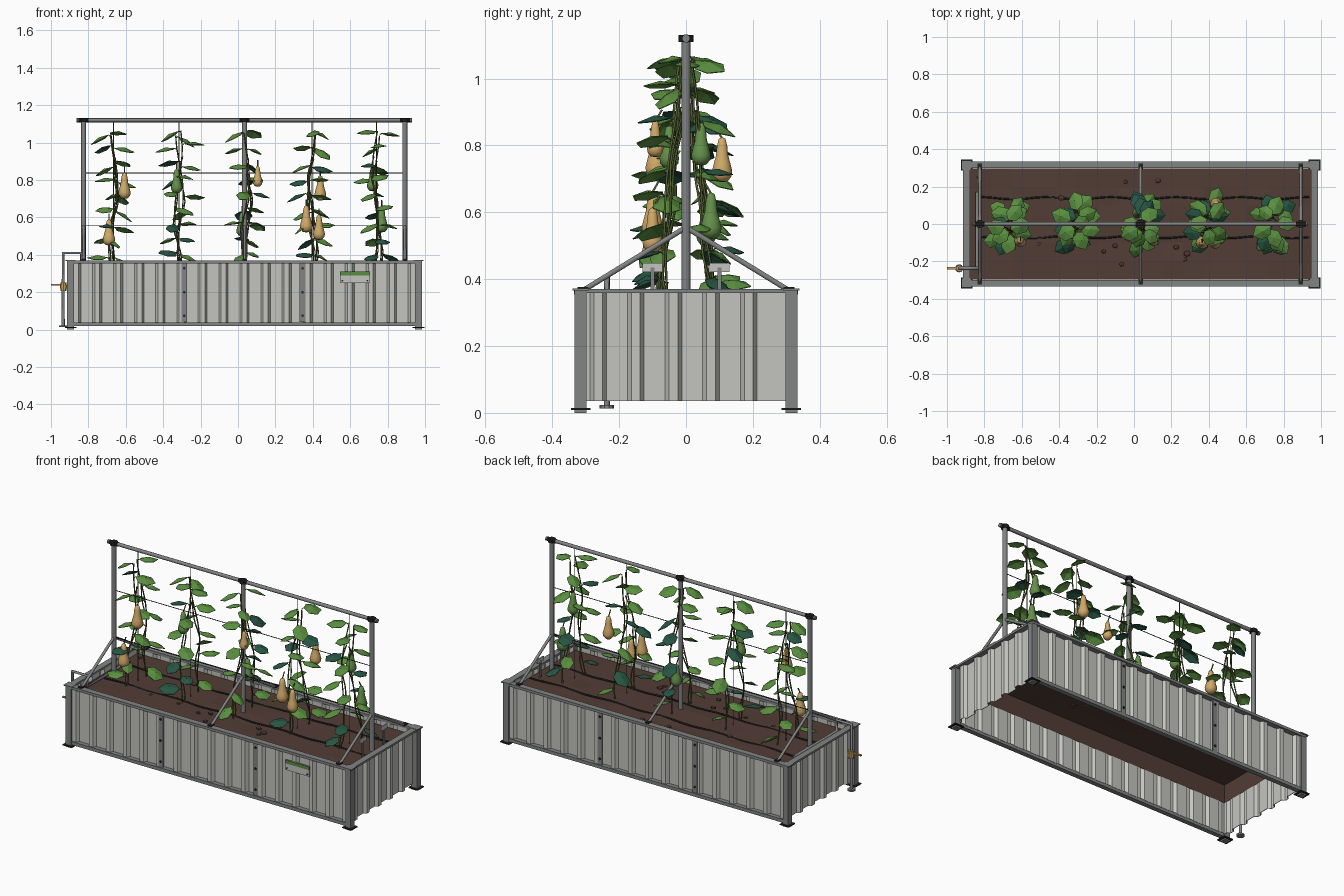
import bpy, bmesh, math, random
from mathutils import Vector, Matrix

cube = bpy.data.objects.get("Cube")
if cube:
    bpy.data.objects.remove(cube)
random.seed(11)


def material(name, r, g, b):
    m = bpy.data.materials.new(name)
    m.use_nodes = True
    m.diffuse_color = (r, g, b, 1)
    m.node_tree.nodes["Principled BSDF"].inputs["Base Color"].default_value = (r, g, b, 1)
    return m


PANEL = material("galvanised panel", .55, .56, .52)
STEEL = material("frame steel", .225, .23, .23)
BLACK = material("black fitting", .02, .02, .022)
SOIL = material("soil brown", .085, .046, .036)
LEAF = material("leaf green", .1, .27, .05)
DARK = material("dark leaf green", .02, .09, .055)
FRUIT = material("unripe fruit green", .13, .28, .07)
STEM = material("stem olive", .1, .125, .035)
TAN = material("ripe fruit tan", .64, .4, .14)
BRASS = material("brass", .55, .35, .12)

CX, HX, HY = .035, .93, .315      # bed centre and half spacing of the legs
TOP, SOIL_Z = .37, .33
POSTS = (-.825, .035, .892)


def finish(name, bm, *mats, smooth=False):
    me = bpy.data.meshes.new(name)
    bm.to_mesh(me)
    bm.free()
    for m in mats:
        me.materials.append(m)
    ob = bpy.data.objects.new(name, me)
    bpy.context.collection.objects.link(ob)
    if smooth:
        for p in me.polygons:
            p.use_smooth = True
    return ob


def box(name, center, size, mat):
    bm = bmesh.new()
    bmesh.ops.create_cube(bm, size=1, matrix=Matrix.Translation(center) @ Matrix.Diagonal((*size, 1)))
    return finish(name, bm, mat)


def disc(name, center, radius, depth, mat, axis="Z"):
    rot = {"X": Matrix.Rotation(math.pi / 2, 4, "Y"), "Y": Matrix.Rotation(math.pi / 2, 4, "X"),
           "Z": Matrix.Identity(4)}[axis]
    bm = bmesh.new()
    bmesh.ops.create_cone(bm, cap_ends=True, segments=10, radius1=radius, radius2=radius,
                          depth=depth, matrix=Matrix.Translation(center) @ rot)
    return finish(name, bm, mat)


def tubes(name, paths, radius, mat, res=1):
    cu = bpy.data.curves.new(name, "CURVE")
    cu.dimensions = "3D"
    cu.bevel_depth, cu.bevel_resolution, cu.use_fill_caps = radius, res, True
    for path in paths:
        sp = cu.splines.new("POLY")
        sp.points.add(len(path) - 1)
        for p, co in zip(sp.points, path):
            p.co = (*co, 1)
    cu.materials.append(mat)
    ob = bpy.data.objects.new(name, cu)
    bpy.context.collection.objects.link(ob)
    return ob


# Corrugated walls: a trapezoid wave swept upward
def corrugated(name, half, first, place):
    pitch = .1125
    wave = [(-half, 0)]
    c = first
    while c + .026 < half:
        wave += [(c - .024, 0), (c - .012, .018), (c + .012, .018), (c + .024, 0)]
        c += pitch
    wave.append((half, 0))
    bm = bmesh.new()
    cols = [[bm.verts.new(place(u, d, z)) for z in (.035, .36)] for u, d in wave]
    for a, b in zip(cols, cols[1:]):
        bm.faces.new((a[0], b[0], b[1], a[1]))
    ob = finish(name, bm, PANEL)
    mod = ob.modifiers.new("sheet", "SOLIDIFY")
    mod.thickness, mod.offset = .004, 0


for s, side in ((-1, "front"), (1, "back")):
    corrugated(side + "_wall", HX, -.9, lambda u, d, z: (CX + u, s * (.303 + d), z))
    box(side + "_top_rail", (CX, s * .317, .362), (1.88, .036, .016), STEEL)
    box(side + "_bottom_rail", (CX, s * .317, .029), (1.85, .028, .02), STEEL)
    # Bolted joining strips
    for x in (-.287, .345):
        box(side + "_joining_strip", (x, s * .323, .2), (.03, .006, .32), STEEL)
        for z in (.075, .2, .328):
            disc(side + "_bolt", (x, s * .328, z), .007, .006, BLACK, "Y")
for s, side in ((-1, "left_end"), (1, "right_end")):
    corrugated(side + "_wall", HY - .012, -.2625, lambda u, d, z: (CX + s * (.916 + d), u, z))
    box(side + "_top_rail", (CX + s * .93, 0, .364), (.038, .64, .012), STEEL)

# Corner legs and foot plates
for sx in (-1, 1):
    for sy in (-1, 1):
        x, y = CX + sx * HX, sy * HY
        box("corner_leg", (x, y, TOP / 2), (.036, .036, TOP), STEEL)
        box("foot_plate", (x, y, .011), (.062, .058, .006), BLACK)
        box("corner_cap", (x, y, .369), (.054, .05, .006), STEEL)

# Soil: an uneven surface with a skirt, open below, and loose clods
bm = bmesh.new()
bmesh.ops.create_grid(bm, x_segments=16, y_segments=6, size=1,
                      matrix=Matrix.Translation((CX, 0, SOIL_Z)) @ Matrix.Diagonal((.911, .298, 1, 1)))
rim = [e for e in bm.edges if e.is_boundary]
for v in bm.verts:
    if not v.is_boundary:
        v.co.z += random.uniform(-.004, .006)
skirt = bmesh.ops.extrude_edge_only(bm, edges=rim)["geom"]
for v in skirt:
    if isinstance(v, bmesh.types.BMVert):
        v.co.z = .22
bmesh.ops.recalc_face_normals(bm, faces=bm.faces)
finish("soil_bed", bm, SOIL)
bm = bmesh.new()
for i in range(12):
    pos = (random.uniform(-.83, .9), random.choice((-1, 1)) * random.uniform(.1, .25), SOIL_Z + .004)
    bmesh.ops.create_icosphere(bm, subdivisions=1, radius=random.uniform(.01, .017),
                               matrix=Matrix.Translation(pos) @ Matrix.Diagonal((1.2, 1, .7, 1)))
finish("soil_clods", bm, SOIL)

# Trellis posts, braces, top pipe and wires
tubes("trellis_posts", [[(x, 0, .3), (x, 0, 1.12)] for x in POSTS], .0135, STEEL, 2)
tubes("top_pipe", [[(-.86, 0, 1.12), (.925, 0, 1.12)]], .011, STEEL, 2)
tubes("braces", [[(x, s * .305, .368), (x, 0, .555)] for x in POSTS for s in (-1, 1)], .009, STEEL)
tubes("support_wires", [[(POSTS[0], 0, z), (POSTS[2], 0, z)] for z in (.555, .838)], .002, BLACK)
for x in POSTS:
    disc("post_cap", (x, 0, 1.12), .022, .02, BLACK)
    disc("pipe_collar", (x, 0, 1.12), .013, .054, BLACK, "X")
    for s in (-1, 1):
        box("brace_foot", (x, s * .308, .373), (.024, .032, .008), BLACK)
for x in (-.86, .925):
    disc("pipe_end", (x, 0, 1.12), .012, .008, STEEL, "X")

# Water supply pipe, valve and drip hoses
tubes("supply_pipe", [[(-.935, -.237, .015), (-.935, -.237, .41), (-.838, -.237, .41),
                       (-.838, -.237, .345), (-.838, .17, .345)]], .009, STEEL, 2)
disc("pipe_foot", (-.935, -.237, .018), .022, .01, STEEL)
disc("valve_body", (-.933, -.237, .23), .017, .045, BRASS)
disc("valve_nut", (-.933, -.237, .23), .021, .018, BRASS)
box("valve_handle", (-.97, -.237, .24), (.06, .012, .007), BRASS)
hoses = []
for y in (-.07, .138):
    hoses.append([(-.838 + 1.775 * i / 40, y + .006 * math.sin(i * .8 + y * 9), SOIL_Z + .003)
                  for i in range(41)])
tubes("drip_hoses", hoses, .005, BLACK)

# Small bed markers at the right end
for y in (-.1, .1):
    box("marker_stake", (.9, y, .38), (.006, .012, .11), STEEL)
    box("marker_tag", (.9, y, .435), (.006, .06, .026), PANEL)

# Name plate without writing
box("plate", (.625, -.327, .28), (.16, .008, .06), PANEL)
box("plate_green_band", (.625, -.329, .3), (.16, .008, .02), LEAF)
for x in (.558, .692):
    disc("plate_screw", (x, -.332, .262), .005, .004, BLACK, "Y")


# Climbing plants
def add_leaf(bm, base, heading, pitch, roll, length, index):
    m = (Matrix.Translation(base) @ Matrix.Rotation(heading, 4, "Z")
         @ Matrix.Rotation(pitch, 4, "Y") @ Matrix.Rotation(roll, 4, "X"))
    w = length * .4

    def v(x, y, z):
        return bm.verts.new(m @ Vector((x * length, y * w, z * length)))
    base_v, rib, tip = v(0, 0, 0), v(.5, 0, .05), v(1, 0, -.14)
    for s in (-1, 1):
        a, b = v(.22, s * .85, -.07), v(.68, s * .9, -.12)
        for f in ((base_v, rib, a), (a, rib, b), (b, rib, tip)):
            face = bm.faces.new(f if s < 0 else f[::-1])
            face.material_index = index


def plant(x0, label, dark_share):
    bm = bmesh.new()
    stems, stalks = [], []
    for s in (-1, 1):
        phase, top = random.uniform(0, 6), random.uniform(1.03, 1.07)

        def at(t):
            return Vector((x0 + .018 * math.sin(phase + 7 * t) + .01 * s * (1 - t),
                           s * (.085 - .07 * t) + .008 * math.cos(phase + 7 * t),
                           SOIL_Z + (top - SOIL_Z) * t))
        stems.append([at(i / 16) for i in range(17)])
        stems.append([at(i / 16) + Vector((.01 * math.sin(i), -.012 * s + .006 * math.cos(i), 0))
                      for i in range(14)])
        for i in range(9):
            p = at(.08 + .91 * i / 8 + random.uniform(-.02, .02))
            # Swap sides up the stem; some leaves lean back across the wire
            spread = (1 if i % 2 else -1) * random.uniform(.2, 2.0)
            heading = s * math.pi / 2 + spread
            q = p + Vector((math.cos(heading) * .012, math.sin(heading) * .012, .01))
            stalks.append([p, q])
            add_leaf(bm, q, heading, random.uniform(-.15, .45), random.uniform(-.4, .4),
                     random.uniform(.088, .118), int(random.random() < dark_share))
    bmesh.ops.recalc_face_normals(bm, faces=bm.faces)
    leaves = finish("leaves_" + label, bm, LEAF, DARK)
    mod = leaves.modifiers.new("thickness", "SOLIDIFY")
    mod.thickness = .003
    tubes("stems_" + label, stems, .0036, STEM)
    tubes("leaf_stalks_" + label, stalks, .0025, STEM)
    tubes("string_" + label, [[(x0, 0, SOIL_Z), (x0, 0, 1.12)]], .002, STEM)


for i, (x, share) in enumerate(((-.665, .2), (-.315, .15), (.045, .22), (.395, .32), (.74, .32))):
    plant(x, str(i + 1), share)


# Pear-shaped fruit turned from a profile of (radius, height) fractions
def fruit(x, y, z, height, mat):
    bm = bmesh.new()
    profile = ((0, 0), (.13, .02), (.22, .13), (.235, .25), (.19, .42),
               (.14, .6), (.12, .8), (.08, .96), (0, 1))
    edge = [bm.verts.new((r * height, 0, h * height)) for r, h in profile]
    edges = [bm.edges.new(p) for p in zip(edge, edge[1:])]
    bmesh.ops.spin(bm, geom=edge + edges, cent=(0, 0, 0), axis=(0, 0, 1),
                   angle=math.tau, steps=10)
    bmesh.ops.remove_doubles(bm, verts=bm.verts, dist=.0004)
    bmesh.ops.recalc_face_normals(bm, faces=bm.faces)
    bmesh.ops.translate(bm, verts=bm.verts, vec=(x, y, z))
    finish("fruit", bm, mat, smooth=True)
    tip = Vector((x, y, z + height * .97))
    tubes("fruit_stalk", [[tip, tip + Vector((0, -.02 * y / abs(y), .035))]], .0035, STEM)


for x, y, z, h in ((-.607, -.09, .70, .14), (-.69, -.1, .45, .14), (.105, -.092, .765, .11),
                   (.44, .108, .69, .135), (.365, -.1, .52, .145), (.433, -.1, .48, .135)):
    fruit(x, y, z, h, TAN)
for x, y, z, h in ((-.328, -.05, .73, .13), (.72, .045, .74, .13), (.022, .06, .5, .13),
                   (.768, .075, .52, .14)):
    fruit(x, y, z, h, FRUIT)
